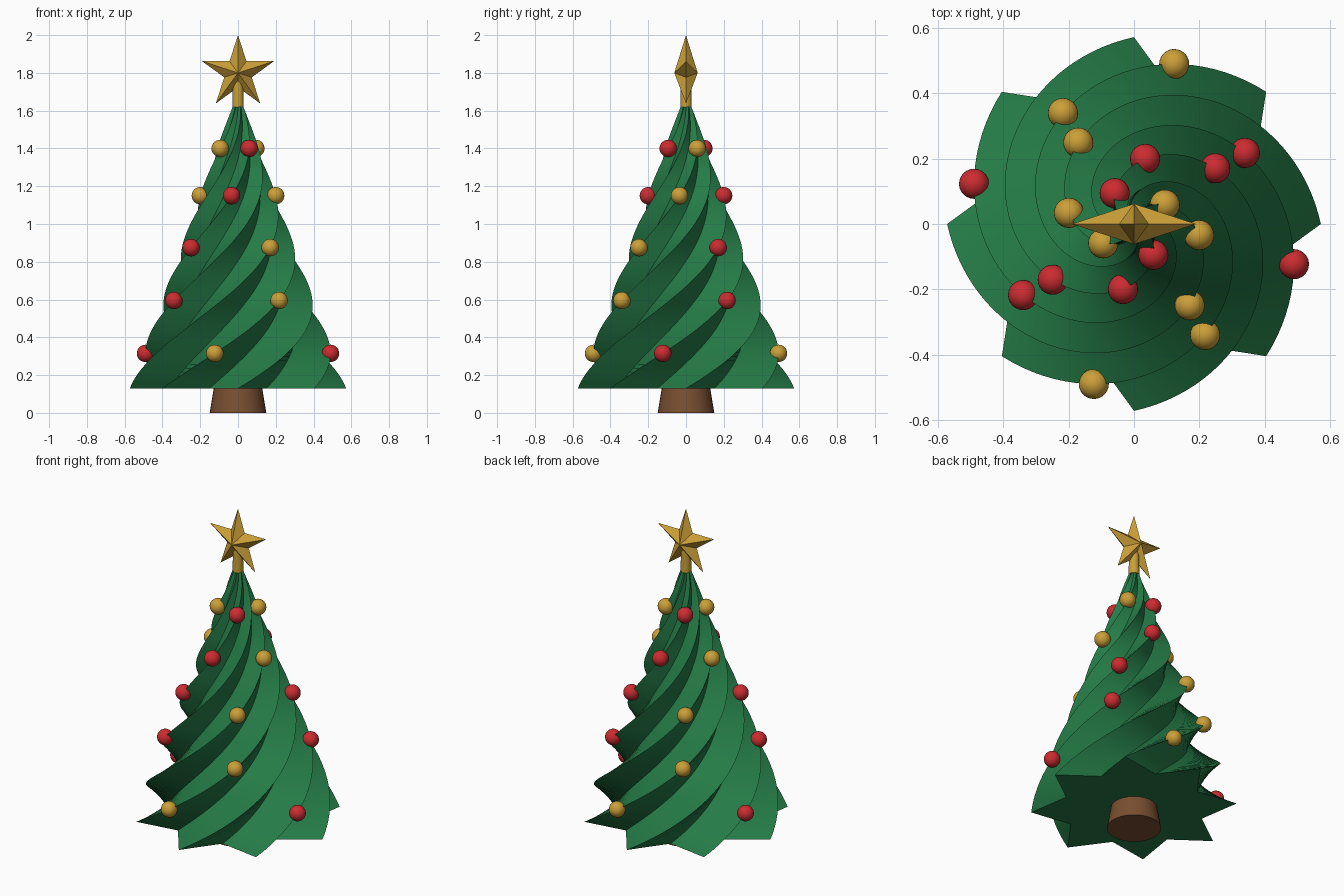
import bpy
import bmesh
from math import sin, cos, pi, radians
from mathutils import Vector

cube = bpy.data.objects.get("Cube")
if cube:
    bpy.data.objects.remove(cube, do_unlink=True)


def material(name, rgb):
    m = bpy.data.materials.new(name)
    m.use_nodes = True
    colour = (*rgb, 1)
    m.diffuse_color = colour
    m.node_tree.nodes["Principled BSDF"].inputs["Base Color"].default_value = colour
    return m


GREEN = material("fir green", (0.018, 0.2, 0.063))
RED = material("bauble red", (0.6, 0.025, 0.03))
GOLD = material("gold", (0.6, 0.35, 0.04))
BROWN = material("bark brown", (0.19, 0.077, 0.03))


def finish(bm, name, mat, smooth=True):
    bmesh.ops.recalc_face_normals(bm, faces=bm.faces)
    mesh = bpy.data.meshes.new(name)
    bm.to_mesh(mesh)
    bm.free()
    mesh.materials.append(mat)
    obj = bpy.data.objects.new(name, mesh)
    bpy.context.collection.objects.link(obj)
    if smooth:
        bpy.ops.object.select_all(action="DESELECT")
        obj.select_set(True)
        bpy.context.view_layer.objects.active = obj
        bpy.ops.object.shade_smooth_by_angle(angle=radians(30))
    return obj


def cone(name, mat, r_low, r_high, z_low, z_high, sides):
    bm = bmesh.new()
    bmesh.ops.create_cone(bm, cap_ends=True, segments=sides, radius1=r_low,
                          radius2=r_high, depth=z_high - z_low)
    bmesh.ops.translate(bm, verts=bm.verts, vec=(0, 0, (z_low + z_high) / 2))
    return finish(bm, name, mat)


# Twisted foliage: an eight-pointed star section, tapered and turned
BASE, TOP = 0.13, 1.63
R_BASE, R_TOP = 0.572, 0.028
POINTS, VALLEY, RINGS = 8, 0.69, 72
TWIST = radians(167)  # turn per unit of height


def section_point(z, step):
    """Point on the foliage; even steps are ridges, odd steps valleys."""
    r = R_BASE + (R_TOP - R_BASE) * (z - BASE) / (TOP - BASE)
    if step % 2:
        r *= VALLEY
    a = step * pi / POINTS + TWIST * (z - BASE)
    return Vector((r * cos(a), r * sin(a), z))


bm = bmesh.new()
count = POINTS * 2
rings = []
for i in range(RINGS + 1):
    z = BASE + (TOP - BASE) * i / RINGS
    rings.append([bm.verts.new(section_point(z, s)) for s in range(count)])
for low, high in zip(rings, rings[1:]):
    for s in range(count):
        n = (s + 1) % count
        bm.faces.new((low[s], low[n], high[n], high[s]))
bm.faces.new(rings[0])
bm.faces.new(rings[-1])
finish(bm, "foliage", GREEN)

# Trunk and the collar that carries the star
cone("trunk", BROWN, 0.15, 0.125, 0, 0.15, 32)
cone("star_collar", GOLD, 0.03, 0.028, 1.62, 1.76, 20)

# Faceted five-pointed star
bm = bmesh.new()
centre, outer, inner, depth = 1.8, 0.2, 0.0764, 0.062
rim = []
for i in range(10):
    r = inner if i % 2 else outer
    a = i * pi / 5
    rim.append(bm.verts.new((r * sin(a), 0, centre + r * cos(a))))
for y in (-depth, depth):
    peak = bm.verts.new((0, y, centre))
    for i in range(10):
        bm.faces.new((rim[i], rim[(i + 1) % 10], peak))
finish(bm, "top_star", GOLD, smooth=False)

# Baubles: four per tier, sitting on ridges, red and gold by turns
TIERS = ((0.315, -1), (0.595, -1), (0.875, -2), (1.15, -2), (1.4, -2))
for tier, (z, first) in enumerate(TIERS, 1):
    for quarter in range(4):
        bm = bmesh.new()
        bmesh.ops.create_uvsphere(bm, u_segments=24, v_segments=14, radius=0.046)
        spot = section_point(z, (first + quarter * 2) * 2)
        bmesh.ops.translate(bm, verts=bm.verts, vec=spot)
        mat, word = (GOLD, "gold") if quarter % 2 else (RED, "red")
        finish(bm, f"{word}_bauble_{tier}_{quarter + 1}", mat)
